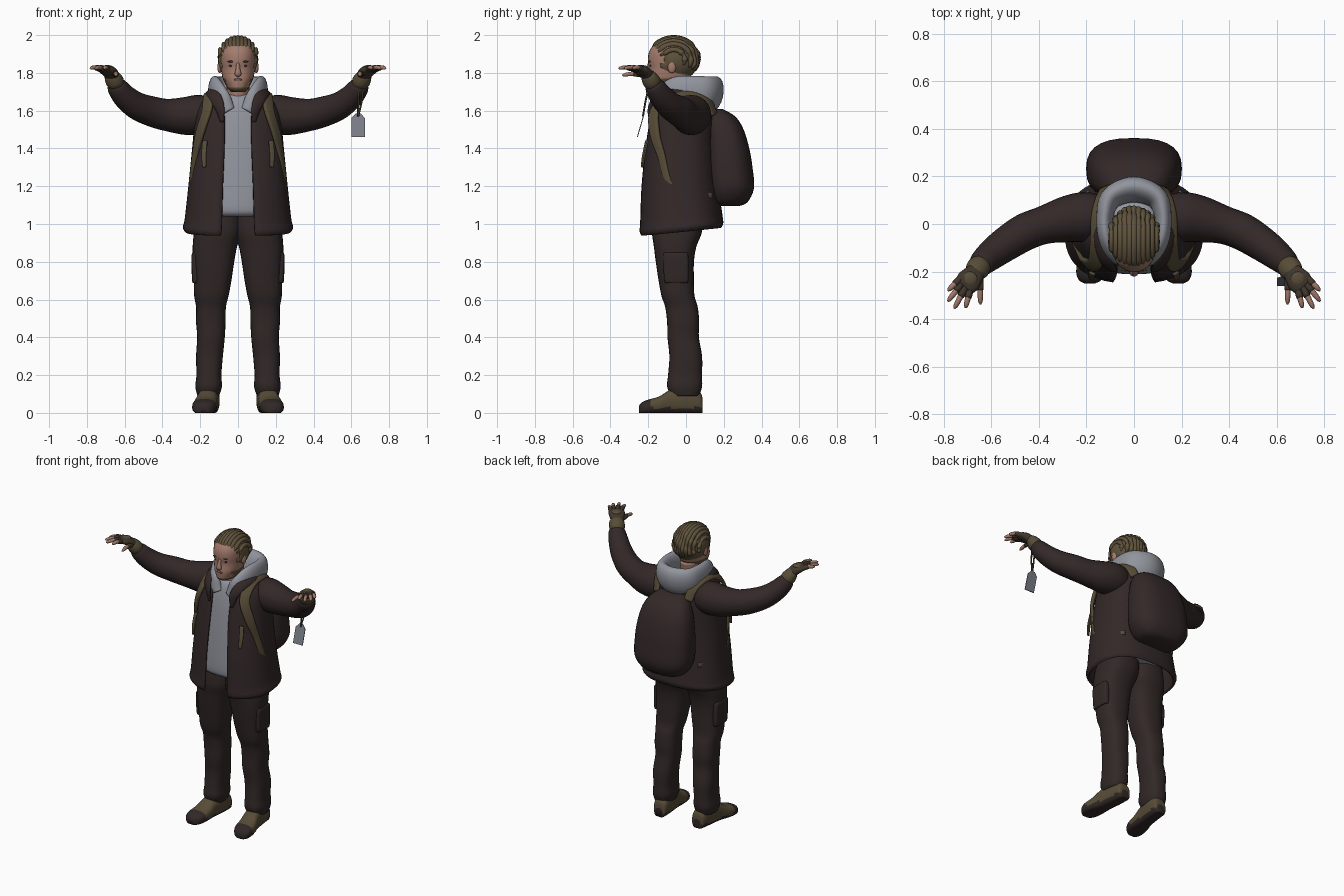
import bpy, bmesh, math
from mathutils import Vector as V

def material(name, r, g, b):
    m = bpy.data.materials.new(name)
    m.diffuse_color = (r, g, b, 1)
    return m

BROWN = material("dark brown cloth", .033, .021, .021)
PANTS = material("trouser brown", .031, .021, .020)
GREY = material("grey cotton", .29, .30, .34)
SKIN = material("skin", .37, .20, .15)
HAIR = material("hair brown", .115, .085, .045)
OLIVE = material("olive leather", .095, .072, .038)
SOLE = material("dark sole", .03, .021, .019)
GLOVE = material("glove brown", .05, .037, .025)
TAG = material("tag steel", .19, .205, .24)

def spline(rows, k):
    """Catmull-Rom through rows of numbers, k steps per span."""
    out = []
    for i in range(len(rows) - 1):
        p0, p1, p2, p3 = (rows[max(0, min(len(rows) - 1, j))] for j in range(i - 1, i + 3))
        for s in range(k):
            t = s / k
            out.append([.5 * (2*b + (c - a)*t + (2*a - 5*b + 4*c - d)*t*t + (3*b - a - 3*c + d)*t**3)
                        for a, b, c, d in zip(p0, p1, p2, p3)])
    return out + [list(rows[-1])]

def spow(v, e):
    return math.copysign(abs(v) ** (2 / e), v)

def finish(bm, name, mat, mirror=False):
    bmesh.ops.recalc_face_normals(bm, faces=bm.faces)
    for f in bm.faces:
        f.smooth = True
    me = bpy.data.meshes.new(name)
    bm.to_mesh(me)
    bm.free()
    me.materials.append(mat)
    ob = bpy.data.objects.new(name, me)
    bpy.context.collection.objects.link(ob)
    if mirror:
        ob.modifiers.new("mirror", 'MIRROR').use_mirror_merge = False
    return ob

def loft(name, rings, mat, mirror=False, closed=True):
    bm = bmesh.new()
    vs = [[bm.verts.new(p) for p in r] for r in rings]
    n = len(vs[0])
    for a, b in zip(vs, vs[1:]):
        for i in range(n if closed else n - 1):
            j = (i + 1) % n
            bm.faces.new((a[i], a[j], b[j], b[i]))
    if closed:
        bm.faces.new(vs[0])
        bm.faces.new(vs[-1])
    return finish(bm, name, mat, mirror)

def stack(name, rows, mat, e=2.3, mirror=False, n=28, k=4):
    """Horizontal sections: z, x0, x1, y0, y1."""
    rings = []
    for z, x0, x1, y0, y1 in spline(rows, k):
        ts = [2 * math.pi * i / n for i in range(n)]
        rings.append([V(((x0 + x1)/2 + (x1 - x0)/2 * spow(math.cos(t), e),
                         (y0 + y1)/2 + (y1 - y0)/2 * spow(math.sin(t), e), z)) for t in ts])
    return loft(name, rings, mat, mirror)

def tube(name, rows, mat, up=lambda p: V((0, 0, 1)), mirror=False, n=16, k=5, e=2.0):
    """Path sections: x, y, z, half width, half thickness along up."""
    pts = spline(rows, k)
    rings = []
    for i, (x, y, z, a, b) in enumerate(pts):
        p = V((x, y, z))
        d = (V(pts[min(i + 1, len(pts) - 1)][:3]) - V(pts[max(i - 1, 0)][:3])).normalized()
        s = d.cross(up(p)).normalized()
        u = s.cross(d)
        rings.append([p + s * a * spow(math.cos(q), e) + u * b * spow(math.sin(q), e)
                      for q in (2 * math.pi * j / n for j in range(n))])
    return loft(name, rings, mat, mirror)

def blob(name, c, r, mat, mirror=False, drop=None, seg=16):
    bm = bmesh.new()
    bmesh.ops.create_uvsphere(bm, u_segments=seg, v_segments=seg // 2 + 2, radius=1)
    for v in bm.verts:
        v.co = V(c) + V([a * b for a, b in zip(v.co, r)])
    if drop:
        bmesh.ops.delete(bm, geom=[f for f in bm.faces if drop(f.calc_center_median())], context='FACES')
    return finish(bm, name, mat, mirror)

def paint(ob, mat, rule):
    ob.data.materials.append(mat)
    for p in ob.data.polygons:
        if rule(p.center):
            p.material_index = len(ob.data.materials) - 1

# trousers with cargo pockets
stack("trouser_leg", [(.09, .10, .215, -.08, .07), (.14, .085, .226, -.10, .085), (.2, .088, .22, -.095, .085),
      (.3, .08, .222, -.088, .085), (.4, .07, .216, -.098, .068), (.48, .066, .222, -.10, .07),
      (.56, .064, .222, -.11, .062), (.62, .05, .232, -.13, .045), (.7, .035, .234, -.145, .042),
      (.8, .02, .238, -.16, .042), (.88, .005, .24, -.17, .055), (.96, -.02, .232, -.18, .085),
      (1.06, -.02, .21, -.17, .09)], PANTS, 2.5, True)
stack("cargo_pocket", [(.69, .2, .232, -.1, 0), (.7, .2, .243, -.115, .012), (.83, .2, .246, -.12, .012),
      (.85, .2, .236, -.11, 0)], PANTS, 4, True)

# shoes, lofted heel to toe
rows = [(.088, .145, .028, .06), (.075, .146, .045, .11), (.0, .152, .054, .145), (-.08, .162, .055, .125),
        (-.14, .172, .062, .088), (-.2, .18, .063, .07), (-.235, .184, .048, .055), (-.25, .186, .022, .035)]
rings = [[V((cx + w * spow(math.cos(t), 2.6), y, max(0, h/2 - .004 + (h/2 + .004) * spow(math.sin(t), 2.6))))
          for t in (2 * math.pi * i / 24 for i in range(24))] for y, cx, w, h in spline(rows, 4)]
shoe = loft("shoe", rings, OLIVE, True)
paint(shoe, SOLE, lambda c: c.z < .028 or c.y < -.185)

# hooded sweater and neck
stack("sweater_body", [(1.04, -.19, .19, -.17, .09), (1.05, -.21, .21, -.2, .11), (1.1, -.215, .215, -.212, .12),
      (1.3, -.205, .205, -.2, .11), (1.5, -.19, .19, -.178, .11), (1.6, -.16, .16, -.16, .11),
      (1.66, -.11, .11, -.14, .10), (1.69, -.07, .07, -.11, .06)], GREY, 2.4)
half = [(.045, -.155, 1.60, .02, .03), (.085, -.135, 1.665, .028, .05), (.118, -.06, 1.705, .032, .072),
        (.122, .03, 1.70, .036, .085), (.095, .11, 1.69, .045, .092)]
flip = [(-r[0],) + r[1:] for r in half]
tube("hood", half + [(0, .145, 1.685, .052, .098)] + flip[::-1], GREY,
     lambda p: V((p.x * .1, .22, 1)), n=20, k=6)
stack("neck", [(1.58, -.065, .065, -.12, .03), (1.68, -.06, .06, -.125, .02), (1.76, -.06, .06, -.13, .03)], SKIN, 2)

# open jacket shell: z, half width, front y, back y, half gap, hem tilt
rows = [(.965, .272, -.235, .18, .09, .1), (.985, .285, -.243, .19, .088, .1), (1.03, .275, -.24, .187, .085, .05),
        (1.2, .256, -.233, .165, .08, 0), (1.4, .236, -.212, .15, .072, 0), (1.54, .222, -.19, .15, .07, 0),
        (1.61, .205, -.172, .145, .075, 0), (1.66, .17, -.152, .13, .08, 0), (1.70, .125, -.12, .11, .08, 0)]
rings = []
for z, rx, y0, y1, gap, tilt in spline(rows, 4):
    g = math.asin((gap / rx) ** 1.25)
    ring = []
    for i in range(49):
        t = -math.pi / 2 + g + (2 * math.pi - 2 * g) * i / 48
        y = (y0 + y1)/2 + (y1 - y0)/2 * spow(math.sin(t), 2.5)
        ring.append(V((rx * spow(math.cos(t), 2.5), y, z + tilt * y)))
    rings.append(ring)
jacket = loft("jacket", rings, BROWN, closed=False)
sol = jacket.modifiers.new("thickness", 'SOLIDIFY')
sol.thickness, sol.offset = .014, 0
tube("jacket_lapel", [(.085, -.186, 1.54, .012, .008), (.098, -.186, 1.62, .028, .01), (.125, -.14, 1.68, .032, .012),
     (.15, -.05, 1.70, .025, .012), (.13, .06, 1.69, .02, .012)], BROWN, lambda p: V((.5, -.7, .6)), True)
tube("sleeve", [(.12, .03, 1.575, .085, .085), (.2, .03, 1.578, .104, .105), (.28, .02, 1.572, .098, .1),
     (.38, -.005, 1.578, .08, .085), (.46, -.035, 1.597, .078, .08), (.54, -.085, 1.628, .072, .072),
     (.6, -.13, 1.675, .064, .064), (.64, -.165, 1.725, .054, .054), (.652, -.178, 1.742, .042, .042)],
     BROWN, mirror=True, n=24)

# backpack and shoulder straps
stack("backpack", [(1.095, -.09, .09, .17, .28), (1.115, -.15, .15, .13, .325), (1.19, -.196, .196, .11, .36),
      (1.3, -.2, .2, .1, .352), (1.4, -.192, .192, .1, .335), (1.5, -.172, .172, .1, .305),
      (1.57, -.135, .135, .1, .26), (1.61, -.085, .085, .1, .19)], BROWN, 2.6)
tube("backpack_strap", [(.12, .15, 1.58, .028, .01), (.135, .11, 1.66, .03, .01), (.15, .03, 1.692, .032, .012),
     (.155, -.08, 1.68, .032, .012), (.165, -.165, 1.6, .032, .012), (.202, -.165, 1.48, .03, .012),
     (.228, -.13, 1.36, .022, .01), (.25, -.08, 1.2, .018, .008), (.245, .03, 1.16, .014, .008),
     (.19, .14, 1.15, .014, .008)], OLIVE, lambda p: p - V((0, 0, 1.45 if p.z > 1.45 else p.z)), True, e=4)
tube("hanging_strap_end", [(.175, -.207, 1.44, .014, .006), (.18, -.224, 1.36, .014, .006),
     (.178, -.232, 1.3, .01, .005)], OLIVE, lambda p: V((.4, -1, 0)), True, e=4)

# gloved hands with bare fingertips
tube("glove_cuff", [(.635, -.165, 1.73, .04, .038), (.652, -.182, 1.755, .05, .046), (.668, -.2, 1.785, .045, .036),
     (.675, -.208, 1.795, .03, .025)], OLIVE, mirror=True)
tube("glove_palm", [(.655, -.19, 1.77, .035, .03), (.675, -.215, 1.80, .045, .028), (.695, -.24, 1.815, .052, .023),
     (.715, -.262, 1.82, .046, .017)], GLOVE, mirror=True, e=2.4)
blob("glove_back_pad", (.69, -.232, 1.828), (.032, .032, .013), OLIVE, True)
fingers = [((.732, -.232), (.782, -.28)), ((.724, -.25), (.782, -.325)),
           ((.71, -.268), (.755, -.355)), ((.69, -.28), (.708, -.352)), ((.648, -.235), (.645, -.337))]
for i, ((ax, ay), (bx, by)) in enumerate(fingers):
    za, zb = (1.79, 1.785) if i == 4 else (1.82, 1.822)
    at = lambda t, r: (ax + (bx - ax) * t, ay + (by - ay) * t, za + (zb - za) * t + .008 * math.sin(3 * t), r, r)
    tube("finger_%d" % i, [at(0, .013), at(.45, .012), at(.85, .010), at(1, .004)], SKIN, mirror=True, n=10, k=3)
    tube("finger_sleeve_%d" % i, [at(-.12, .014), at(.15, .0155), at(.42, .0145)], GLOVE, mirror=True, n=10, k=2)

# tag on a cord, one wrist only
for i, x in enumerate((.665, .645)):
    tube("tag_cord_%d" % i, [(x, -.19, 1.75, .006, .006), (x - .008, -.212, 1.66, .005, .005),
         (.636, -.228, 1.57, .005, .005)], GLOVE, lambda p: V((0, 1, 0)), n=8)
bm = bmesh.new()
face = bm.faces.new([bm.verts.new((x, -.26 + (z - 1.46) * .29, z)) for x, z in
      ((.6, 1.46), (.672, 1.46), (.672, 1.56), (.65, 1.585), (.622, 1.585), (.6, 1.56))])
new = bmesh.ops.extrude_face_region(bm, geom=[face])["geom"]
bmesh.ops.translate(bm, verts=[v for v in new if isinstance(v, bmesh.types.BMVert)], vec=(0, .005, 0))
tag = finish(bm, "wrist_tag", TAG)
for p in tag.data.polygons:
    p.use_smooth = False

# head, beard and face
head = stack("head", [(1.70, -.035, .035, -.18, -.06), (1.712, -.05, .05, -.198, -.03), (1.735, -.064, .064, -.203, 0),
      (1.77, -.081, .081, -.204, .02), (1.82, -.09, .09, -.196, .04), (1.865, -.094, .094, -.202, .05),
      (1.91, -.093, .093, -.196, .045), (1.95, -.08, .08, -.17, .03), (1.975, -.05, .05, -.13, 0)], SKIN, 2.2)
paint(head, HAIR, lambda c: c.z < 1.724 or (c.z < 1.775 and (abs(c.x) > .062 or c.y > -.12)))
tube("nose", [(0, -.194, 1.85, .009, .008), (0, -.204, 1.82, .012, .012), (0, -.206, 1.795, .018, .015),
     (0, -.198, 1.784, .012, .008)], SKIN, lambda p: V((0, -1, 0)), n=10)
blob("eye", (.036, -.187, 1.838), (.013, .005, .006), SOLE, True, seg=10)
blob("eyebrow", (.037, -.193, 1.86), (.02, .006, .005), HAIR, True, seg=10)
blob("lips", (0, -.202, 1.764), (.024, .006, .006), material("lip red", .26, .11, .09), seg=10)
blob("ear", (.097, -.075, 1.83), (.012, .022, .032), SKIN, True)

# hair cap with combed-back locks
C, R = V((0, -.065, 1.87)), V((.106, .132, .12))
cap = blob("hair_cap", C, R, HAIR, seg=32,
           drop=lambda c: (c.y < -.125 and c.z < 1.91) or c.z < 1.765 or (c.y < -.085 and c.z < 1.80))
cap.modifiers.new("thickness", 'SOLIDIFY').thickness = .012
for i in range(-5, 6):
    u = i / 5.6
    s = math.sqrt(1 - u * u)
    path = []
    for j in range(13):
        q = math.radians(28 + 15.2 * j)
        r = .013 + (.004 * math.sin(j * 2.2 + i) if j > 6 else .001)
        r *= .4 if j in (0, 12) else 1
        path.append((C.x + R.x * u * .98, C.y - R.y * s * math.cos(q) * .98,
                     C.z + R.z * s * math.sin(q) * .97, r, r))
    tube("hair_lock_%d" % (i + 5), path, HAIR, lambda p: p - C, n=8, k=3)
